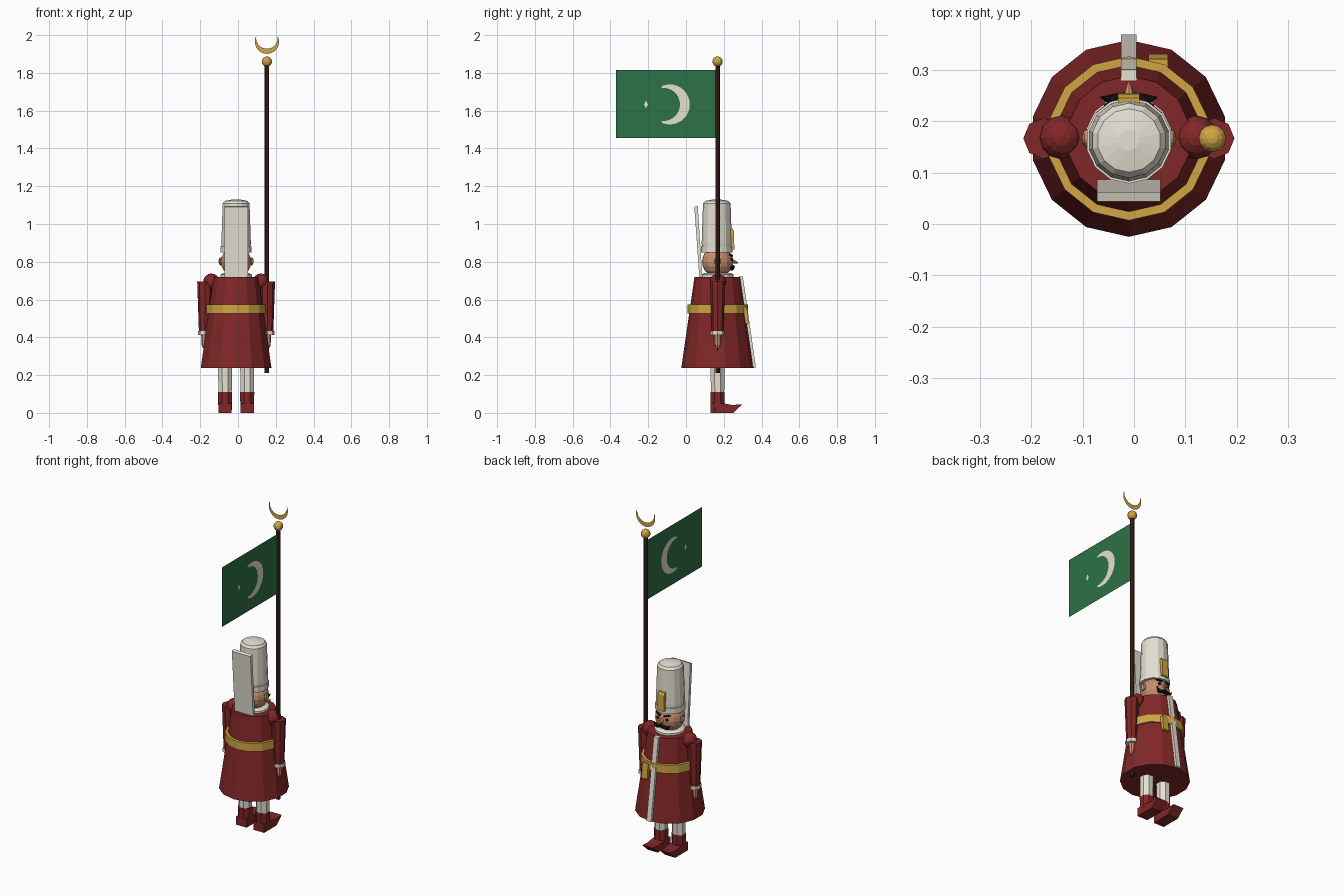
import bpy, bmesh
from math import sin, cos, pi, radians
from mathutils import Vector, Matrix

cube = bpy.data.objects.get("Cube")
if cube:
    bpy.data.objects.remove(cube, do_unlink=True)

CX, CY = -0.01, 0.167      # body axis
POLE_X = 0.153


def material(name, r, g, b):
    m = bpy.data.materials.new(name)
    m.use_nodes = True
    m.diffuse_color = (r, g, b, 1)
    bsdf = m.node_tree.nodes["Principled BSDF"]
    bsdf.inputs["Base Color"].default_value = (r, g, b, 1)
    bsdf.inputs["Roughness"].default_value = 0.8
    return m


red = material("robe red", 0.22, 0.02, 0.02)
white = material("cloth white", 0.79, 0.75, 0.65)
gold = material("gold", 0.64, 0.38, 0.06)
green = material("flag green", 0.026, 0.17, 0.065)
brown = material("dark wood", 0.055, 0.022, 0.014)
skin = material("skin", 0.58, 0.28, 0.16)
black = material("hair black", 0.01, 0.008, 0.007)


def finish(name, bm, mat, solid=True):
    if solid:
        bmesh.ops.recalc_face_normals(bm, faces=bm.faces)
    me = bpy.data.meshes.new(name)
    bm.to_mesh(me)
    bm.free()
    me.materials.append(mat)
    ob = bpy.data.objects.new(name, me)
    bpy.context.collection.objects.link(ob)
    return ob


def lathe(name, mat, profile, x=CX, y=CY, n=14, start=pi / 2):
    """Closed turned solid from (radius, height) pairs."""
    bm = bmesh.new()
    rings = []
    for r, z in profile:
        angles = [start + 2 * pi * i / n for i in range(n)]
        rings.append([bm.verts.new((x + r * cos(a), y + r * sin(a), z)) for a in angles])
    for a, b in zip(rings, rings[1:]):
        for i in range(n):
            j = (i + 1) % n
            bm.faces.new((a[i], a[j], b[j], b[i]))
    bm.faces.new(rings[0])
    bm.faces.new(rings[-1])
    return finish(name, bm, mat)


def ball(name, mat, centre, r, segments=12, rings=8, scale=(1, 1, 1)):
    bm = bmesh.new()
    bmesh.ops.create_uvsphere(bm, u_segments=segments, v_segments=rings, radius=r,
                              matrix=Matrix.Translation(centre) @ Matrix.Diagonal((*scale, 1)))
    return finish(name, bm, mat)


def cone(name, mat, a, b, r1, r2, n=8):
    a, b = Vector(a), Vector(b)
    d = b - a
    turn = d.to_track_quat('Z', 'Y').to_matrix().to_4x4()
    bm = bmesh.new()
    bmesh.ops.create_cone(bm, cap_ends=True, segments=n, radius1=r1, radius2=r2,
                          depth=d.length, matrix=Matrix.Translation((a + b) / 2) @ turn)
    return finish(name, bm, mat)


def prism(name, mat, outline, x, half):
    """Side outline of (y, z) points, widened along x."""
    bm = bmesh.new()
    sides = [[bm.verts.new((x + s * half, y, z)) for y, z in outline] for s in (-1, 1)]
    bm.faces.new(sides[0])
    bm.faces.new(sides[1])
    for i in range(len(outline)):
        j = (i + 1) % len(outline)
        bm.faces.new((sides[0][i], sides[0][j], sides[1][j], sides[1][i]))
    return finish(name, bm, mat)


def crescent(name, mat, place, outer, outer_half, inner, inner_half, shift, n=20):
    """Flat crescent bulging along +u; place maps (u, v) to a point."""
    bm = bmesh.new()
    pairs = []
    for i in range(n + 1):
        t = 2 * i / n - 1
        a, b = radians(outer_half) * t, radians(inner_half) * t
        pairs.append((bm.verts.new(place(outer * cos(a), outer * sin(a))),
                      bm.verts.new(place(inner * cos(b) - shift, inner * sin(b)))))
    for (a, b), (c, d) in zip(pairs, pairs[1:]):
        bm.faces.new((a, c, d, b))
    return finish(name, bm, mat, solid=False)


# Robe, belt and collar
lathe("robe", red, [(0.192, 0.237), (0.122, 0.72)])
lathe("belt", gold, [(0.16, 0.525), (0.16, 0.575)])
lathe("collar", white, [(0.085, 0.71), (0.085, 0.732), (0.07, 0.74)])
prism("robe_front_strip", white, [(0.28, 0.722), (0.301, 0.722), (0.37, 0.24), (0.35, 0.24)], CX, 0.015)
prism("belt_tail", gold, [(0.3, 0.56), (0.322, 0.56), (0.332, 0.47), (0.315, 0.47)], 0.047, 0.019)

# Head and face
ball("head", skin, (CX, CY, 0.8), 0.082, 14, 10)
cone("nose", skin, (CX, 0.235, 0.805), (CX, 0.276, 0.793), 0.016, 0.003)
for s, side in ((1, "left"), (-1, "right")):
    ball(side + "_ear", skin, (CX + s * 0.082, CY, 0.802), 0.018, 8, 6, (0.6, 1, 1.2))
    ball(side + "_eye", black, (CX + s * 0.03, 0.24, 0.812), 0.009, 8, 6)
    cone(side + "_eyebrow", black, (CX + s * 0.012, 0.244, 0.832), (CX + s * 0.048, 0.23, 0.838), 0.007, 0.004, 6)
    cone(side + "_moustache", black, (CX, 0.247, 0.772), (CX + s * 0.036, 0.243, 0.762), 0.012, 0.01)
    cone(side + "_moustache_tip", black, (CX + s * 0.034, 0.243, 0.762), (CX + s * 0.054, 0.247, 0.785), 0.01, 0.002)

# Tall hat with its band, back flap and gold badge
HAT_Y = 0.163
lathe("hat", white, [(0.078, 0.85), (0.08, 0.9), (0.073, 1.108), (0.062, 1.122), (0.02, 1.13)], y=HAT_Y)
lathe("hat_band", white, [(0.084, 0.848), (0.084, 0.882)], y=HAT_Y)
prism("hat_back_flap", white, [(0.044, 1.09), (0.062, 1.096), (0.088, 0.7), (0.072, 0.7)], CX, 0.062)
prism("hat_badge", gold, [(0.23, 0.865), (0.256, 0.865), (0.254, 0.96), (0.246, 0.976), (0.228, 0.976)], CX, 0.021)

# Arms and legs
for s, side in ((1, "left"), (-1, "right")):
    ball(side + "_shoulder", red, (CX + s * 0.131, CY + 0.002, 0.695), 0.043)
    ax = CX + s * 0.166
    lathe(side + "_arm", red, [(0.031, 0.43), (0.04, 0.695)], x=ax, n=8)
    lathe(side + "_cuff", white, [(0.036, 0.413), (0.036, 0.433)], x=ax, n=8)
    lathe(side + "_hand", skin, [(0.01, 0.343), (0.017, 0.36), (0.019, 0.42)], x=ax, n=8)
    lx = CX + s * 0.0585
    lathe(side + "_leg", white, [(0.038, 0.09), (0.04, 0.25)], x=lx, n=8, start=pi / 8)
    lathe(side + "_boot", red, [(0.038, 0.005), (0.041, 0.11)], x=lx, n=8, start=pi / 8)
    prism(side + "_shoe", red, [(0.13, 0), (0.25, 0), (0.298, 0.045), (0.245, 0.042), (0.2, 0.05), (0.13, 0.05)], lx, 0.035)

# Flag pole with gold finial
lathe("flag_pole", brown, [(0.012, 0.21), (0.012, 1.84)], x=POLE_X, n=8)
ball("pole_ball", gold, (POLE_X, CY, 1.86), 0.027)
crescent("pole_crescent", gold, lambda u, v: (POLE_X + v, CY, 1.965 - u),
         0.064, 120, 0.0572, 102, 0.02)

# Flag cloth
bm = bmesh.new()
bm.faces.new([bm.verts.new((POLE_X, y, z)) for y, z in
              ((-0.37, 1.455), (0.16, 1.455), (0.16, 1.815), (-0.37, 1.815))])
finish("flag_cloth", bm, green, solid=False)

# Flag emblem plates on both faces
for s, side in ((1, "left"), (-1, "right")):
    def on_flag(u, v, x=POLE_X + s * 0.002, s=s):
        return (x, -0.086 + u, 1.633 + s * v)
    crescent(side + "_flag_crescent", white, on_flag, 0.106, 113, 0.088, 96, 0.034)
    bm = bmesh.new()
    bm.faces.new([bm.verts.new(on_flag(-0.126 + u, v)) for u, v in
                  ((0.011, 0), (0, 0.02), (-0.011, 0), (0, -0.02))])
    finish(side + "_flag_star", bm, white, solid=False)
